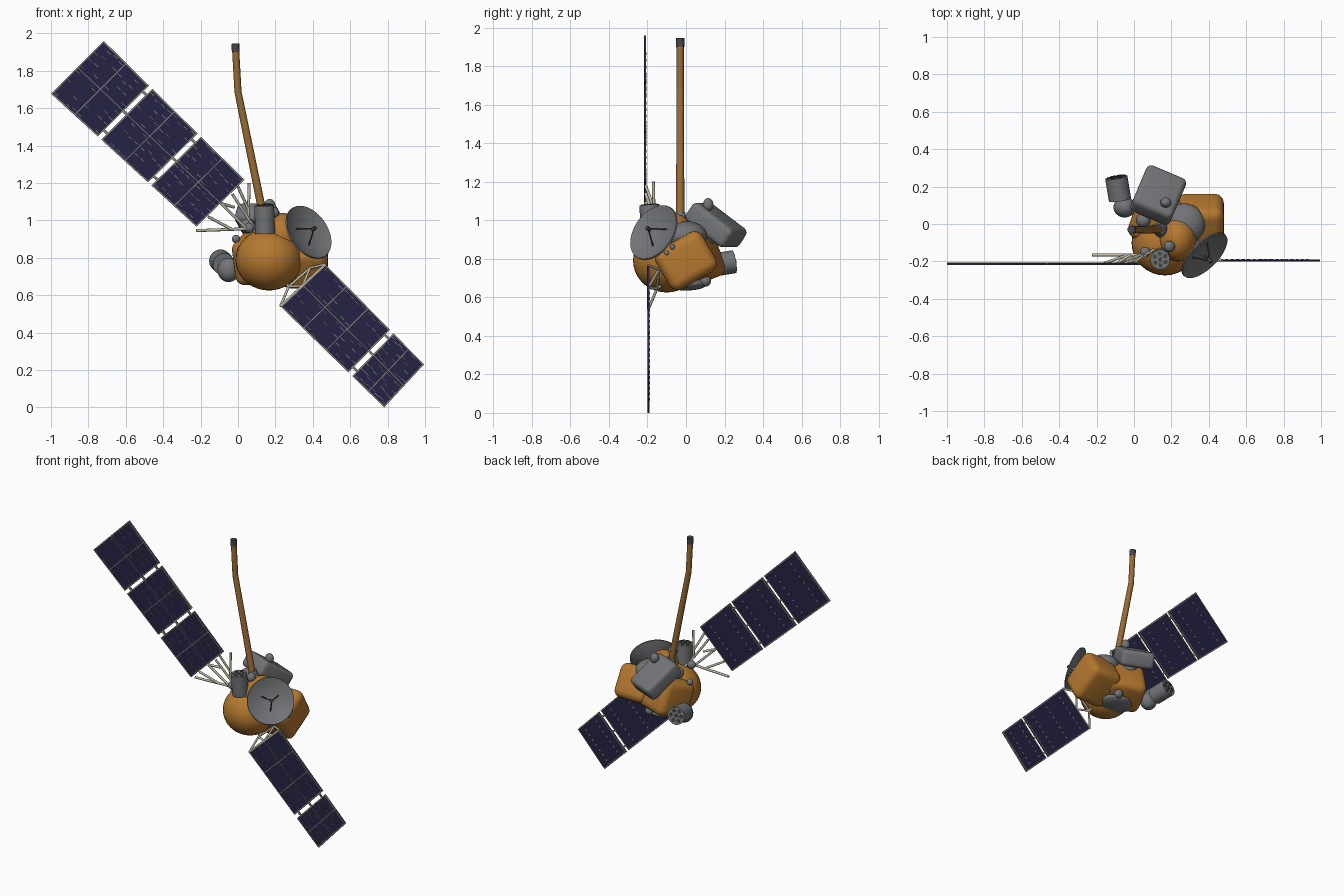
import bpy, bmesh, math, random
from mathutils import Vector, Matrix, Euler

if "Cube" in bpy.data.objects:
    bpy.data.objects.remove(bpy.data.objects["Cube"])
random.seed(4)

def mat(name, r, g, b):
    m = bpy.data.materials.new(name)
    m.diffuse_color = (r, g, b, 1)
    m.use_nodes = True
    m.node_tree.nodes["Principled BSDF"].inputs["Base Color"].default_value = m.diffuse_color
    return m

GOLD = mat("gold foil", 0.46, 0.19, 0.03)
BROWN = mat("boom brown", 0.32, 0.15, 0.035)
GREY = mat("instrument grey", 0.17, 0.175, 0.185)
DARK = mat("dark grey", 0.06, 0.06, 0.06)
NAVY = mat("cell navy", 0.018, 0.016, 0.055)
CREAM = mat("truss cream", 0.52, 0.49, 0.38)
FRAME = mat("frame grey", 0.24, 0.235, 0.19)

def finish(name, bm, material, smooth=True):
    bmesh.ops.recalc_face_normals(bm, faces=bm.faces)
    me = bpy.data.meshes.new(name)
    bm.to_mesh(me)
    bm.free()
    ob = bpy.data.objects.new(name, me)
    bpy.context.collection.objects.link(ob)
    me.materials.append(material)
    if smooth:
        bpy.ops.object.select_all(action='DESELECT')
        ob.select_set(True)
        bpy.context.view_layer.objects.active = ob
        bpy.ops.object.shade_smooth_by_angle(angle=math.radians(40))
    return ob

def bar(bm, a, b, r, r2=None, seg=10):
    a, b = Vector(a), Vector(b)
    d = b - a
    m = Matrix.Translation((a + b) / 2) @ d.to_track_quat('Z', 'Y').to_matrix().to_4x4()
    bmesh.ops.create_cone(bm, cap_ends=True, segments=seg, radius1=r,
                          radius2=r if r2 is None else r2, depth=d.length, matrix=m)

def cylinder(name, a, b, r, material, r2=None, seg=32):
    bm = bmesh.new()
    bar(bm, a, b, r, r2, seg)
    return finish(name, bm, material)

def ball(name, c, radii, material):
    bm = bmesh.new()
    m = Matrix.Translation(c) @ Matrix.Diagonal((*radii, 1))
    bmesh.ops.create_uvsphere(bm, u_segments=32, v_segments=18, radius=1, matrix=m)
    return finish(name, bm, material)

def rounded_box(name, c, dims, rot, bevel, material):
    bm = bmesh.new()
    bmesh.ops.create_cube(bm, size=1, matrix=Matrix.Diagonal((*dims, 1)))
    bmesh.ops.bevel(bm, geom=bm.edges[:], offset=bevel, segments=5, profile=0.5, affect='EDGES')
    e = Euler([math.radians(a) for a in rot], 'XYZ')
    bm.transform(Matrix.Translation(c) @ e.to_matrix().to_4x4())
    return finish(name, bm, material)

def prism(bm, pts, y0, y1):
    lo = [bm.verts.new((p[0], y0, p[1])) for p in pts]
    hi = [bm.verts.new((p[0], y1, p[1])) for p in pts]
    bm.faces.new(lo)
    bm.faces.new(hi[::-1])
    for i in range(4):
        j = (i + 1) % 4
        bm.faces.new((lo[i], hi[i], hi[j], lo[j]))

# Solar wings: quads from near edge (n0, n1) to far edge (f0, f1)
def wing(name, n0, n1, f0, f1, y, spans, rows):
    n0, n1, f0, f1 = map(Vector, (n0, n1, f0, f1))
    length, width = (f0 - n0).length, (n1 - n0).length

    def at(u, v):
        return n0.lerp(f0, u).lerp(n1.lerp(f1, u), v)

    def quad(bm, u0, u1, v0, v1, h0, h1):
        prism(bm, [at(u0, v0), at(u1, v0), at(u1, v1), at(u0, v1)], y + h0, y + h1)

    cells, frame, marks = bmesh.new(), bmesh.new(), bmesh.new()
    eu, ev = 0.007 / length, 0.007 / width
    for (u0, u1), n in zip(spans, rows):
        quad(cells, u0, u1, 0, 1, -0.004, 0.004)
        # border rails and the dividers between cell blocks
        for a, b in ((u0, u0 + eu), (u1 - eu, u1)):
            quad(frame, a, b, 0, 1, -0.006, 0.006)
        for a, b in ((0, ev), (1 - ev, 1)):
            quad(frame, u0, u1, a, b, -0.006, 0.006)
        quad(frame, u0, u1, 0.5 - ev / 4, 0.5 + ev / 4, -0.006, 0)
        for k in range(1, n):
            um = u0 + (u1 - u0) * k / n
            quad(frame, um - eu / 3, um + eu / 3, 0, 1, -0.006, 0)
        # short wiring marks on the front
        for i in range(4 * n):
            for j in range(8):
                u = u0 + (u1 - u0) * (i + 0.5) / (4 * n)
                v = (j + random.uniform(0.3, 0.7)) / 8
                if random.random() < 0.6:
                    h = 0.014 / length
                    quad(marks, u - h, u + h, v - 0.004, v + 0.004, -0.006, 0)
        # row of studs on the back
        for k in range(n):
            for j in range(7):
                p = at(u0 + (u1 - u0) * (k + 0.5) / n, (j + 1) / 8)
                bar(marks, (p.x, y, p.y), (p.x, y + 0.007, p.y), 0.007, seg=8)
    # hinges across the gaps
    for (a, b), (c, d) in zip(spans, spans[1:]):
        for v in (0.12, 0.5, 0.88):
            quad(frame, b - eu, c + eu, v - 0.02, v + 0.02, -0.004, 0.004)
    finish(name + "_cells", cells, NAVY, False)
    finish(name + "_frame", frame, FRAME, False)
    finish(name + "_wiring", marks, FRAME, False)

wing("upper_wing", (0.035, 1.217), (-0.222, 0.966), (-0.718, 1.96), (-1.0, 1.677), -0.213,
     [(0, 0.31), (0.333, 0.655), (0.678, 1)], [2, 2, 2])
wing("lower_wing", (0.467, 0.765), (0.227, 0.54), (0.995, 0.23), (0.782, 0.0), -0.195,
     [(0, 0.655), (0.69, 1)], [3, 2])

# Wing trusses
def truss(name, pairs, r):
    bm = bmesh.new()
    for a, b in pairs:
        bar(bm, a, b, r)
    finish(name, bm, CREAM)

hub = (0.06, -0.165, 1.0)
truss("upper_truss", [((-0.225, -0.165, 0.945), (0.05, -0.165, 0.955)),
                      ((0.06, -0.17, 1.2), (0.055, -0.165, 1.02)),
                      ((-0.16, -0.21, 1.02), (-0.03, -0.165, 0.95)),
                      ((-0.09, -0.21, 1.09), (-0.02, -0.165, 1.07)),
                      ((-0.09, -0.21, 1.09), (0.04, -0.165, 0.96)),
                      ((0.0, -0.21, 1.18), (0.055, -0.165, 1.06)),
                      ((-0.03, -0.21, 1.14), hub), (hub, (0.12, -0.13, 0.92))], 0.008)
P, Q, M = (0.467, -0.195, 0.765), (0.227, -0.195, 0.54), (0.345, -0.195, 0.65)
a, b = (0.27, -0.15, 0.645), (0.385, -0.14, 0.745)
truss("lower_truss", [(P, Q), (Q, a), (a, b), (b, P), (M, a), (M, b),
                      (a, (0.24, -0.08, 0.7)), (b, (0.36, -0.05, 0.78))], 0.007)

# Foil-wrapped body
ball("front_tank", (0.165, -0.1, 0.79), (0.178, 0.175, 0.165), GOLD)
rounded_box("side_body", (0.355, 0.0, 0.79), (0.25, 0.28, 0.235), (30, 0, 0), 0.05, GOLD)
rounded_box("rear_body", (0.14, 0.03, 0.8), (0.29, 0.25, 0.25), (20, 0, -20), 0.05, GOLD)
ball("upper_shoulder", (0.235, -0.08, 0.92), (0.1, 0.12, 0.12), GOLD)
ball("deck_cover", (0.27, 0.0, 0.92), (0.11, 0.11, 0.075), GREY)
ball("bottom_cover", (0.17, 0.0, 0.67), (0.12, 0.11, 0.035), GREY)
ball("bottom_knob", (0.22, 0.1, 0.685), (0.03, 0.03, 0.03), GREY)

# Boom with a dark tip
bm = bmesh.new()
knee, top = (0.0, -0.03, 1.687), (-0.012, -0.03, 1.9)
bar(bm, (0.15, -0.03, 0.95), knee, 0.022, 0.019, 20)
bar(bm, knee, top, 0.019, 0.019, 20)
bmesh.ops.create_uvsphere(bm, u_segments=20, v_segments=10, radius=0.019,
                          matrix=Matrix.Translation(knee))
finish("boom", bm, BROWN)
cylinder("boom_tip", top, (-0.014, -0.03, 1.945), 0.021, DARK, seg=20)
cylinder("boom_base", (0.16, -0.03, 0.9), (0.135, -0.03, 1.04), 0.055, GREY, 0.026)

# Dish antenna: lathed bowl, hub and feed tripod
n = Vector((0.636, -0.636, 0.436)).normalized()
frame_m = Matrix.Translation((0.375, -0.165, 0.935)) @ n.to_track_quat('Z', 'Y').to_matrix().to_4x4()
bm = bmesh.new()
profile = [(0, -0.03), (0.06, -0.024), (0.115, -0.01), (0.155, 0.008), (0.157, 0.0),
           (0.115, -0.022), (0.06, -0.04), (0.035, -0.05), (0.03, -0.1), (0, -0.1)]
vs = [bm.verts.new((r, 0, z)) for r, z in profile]
es = [bm.edges.new(e) for e in zip(vs, vs[1:])]
bmesh.ops.spin(bm, geom=vs + es, axis=(0, 0, 1), cent=(0, 0, 0), angle=2 * math.pi,
               steps=40, use_merge=True)
bmesh.ops.remove_doubles(bm, verts=bm.verts, dist=0.0005)
bm.transform(frame_m)
finish("dish", bm, GREY)
bm = bmesh.new()
for k in range(3):
    t = 2 * math.pi * k / 3 + 0.5
    bar(bm, (0.065 * math.cos(t), 0.065 * math.sin(t), -0.024), (0, 0, 0.05), 0.004)
bar(bm, (0, 0, 0.035), (0, 0, 0.06), 0.011, seg=16)
bm.transform(frame_m)
finish("dish_feed", bm, DARK)

# Large rear instrument
rounded_box("rear_instrument", (0.13, 0.155, 0.975), (0.23, 0.275, 0.115), (-35, 0, -23), 0.03, GREY)
ball("instrument_knob", (0.17, 0.115, 1.08), (0.03, 0.027, 0.035), GREY)
cylinder("instrument_stand", (0.13, 0.07, 0.88), (0.13, 0.12, 0.96), 0.06, GREY)

# Drum instruments with a ring of ports in the end face
def drum(name, a, b, r):
    a, b = Vector(a), Vector(b)
    d = (b - a).normalized()
    cylinder(name, a, b, r, GREY)
    q = d.to_track_quat('Z', 'Y')
    bm = bmesh.new()
    for k in range(7):
        t = k * math.pi / 3
        o = Vector((math.cos(t), math.sin(t), 0)) * (r * 0.6 if k < 6 else 0)
        c = b + q @ o
        bar(bm, c, c + d * 0.004, r * 0.2, seg=12)
    finish(name + "_ports", bm, DARK)

drum("top_drum", (0.145, -0.18, 0.93), (0.14, -0.19, 1.08), 0.053)
drum("left_drum", (-0.075, 0.13, 0.765), (-0.095, 0.25, 0.785), 0.06)
ball("left_drum_mount", (-0.05, 0.09, 0.735), (0.06, 0.055, 0.065), GREY)
cylinder("left_arm", (-0.05, 0.09, 0.74), (0.08, 0.05, 0.76), 0.03, GREY)

# Small sensors
for i, (p, r) in enumerate([((-0.01, -0.03, 0.9), 0.022), ((0.05, 0.02, 0.97), 0.04),
                            ((0.06, -0.15, 0.96), 0.028), ((0.19, -0.12, 1.04), 0.03),
                            ((0.47, -0.07, 0.86), 0.014), ((0.47, -0.1, 0.83), 0.014)]):
    ball("sensor_%d" % i, p, (r, r, r), GREY)
